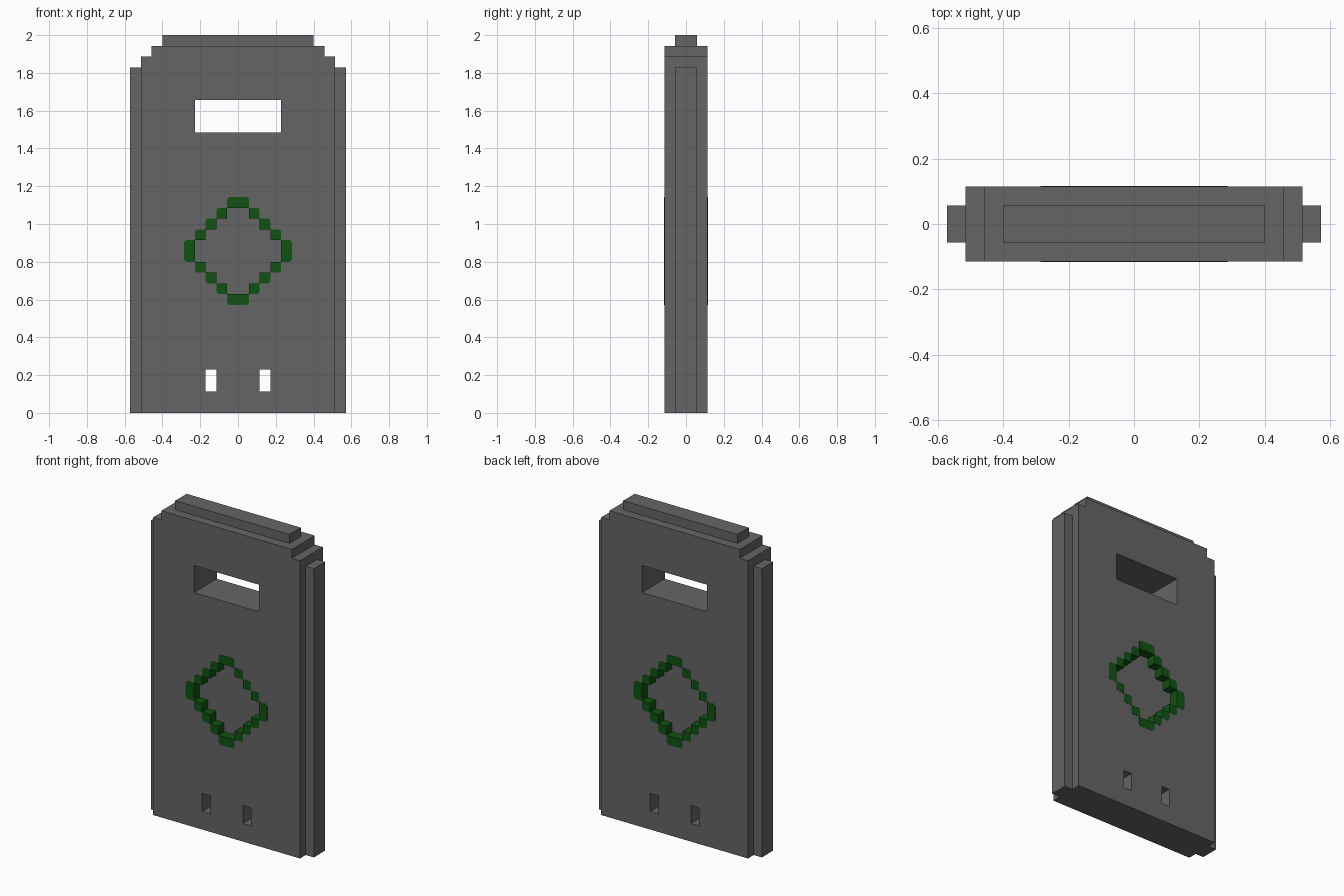
import bpy
import bmesh

if "Cube" in bpy.data.objects:
    bpy.data.objects.remove(bpy.data.objects["Cube"], do_unlink=True)

U = 2 / 35          # one block; all sizes below are in blocks
MID = 15            # height of the diamond's centre
HALF = 2            # half the slab's depth


def material(name, rgb):
    m = bpy.data.materials.new(name)
    m.use_nodes = True
    m.diffuse_color = (*rgb, 1)
    bsdf = m.node_tree.nodes["Principled BSDF"]
    bsdf.inputs["Base Color"].default_value = (*rgb, 1)
    bsdf.inputs["Roughness"].default_value = 0.9
    return m


GREY = material("dark grey", (0.130, 0.130, 0.130))
GREEN = material("dark green", (0.005, 0.085, 0.006))


def prisms(name, parts, mats):
    """One object from (outline in x and z, y start, y end) prisms."""
    bm = bmesh.new()
    for outline, y0, y1 in parts:
        face = bm.faces.new([bm.verts.new((x * U, y0 * U, z * U)) for x, z in outline])
        ext = bmesh.ops.extrude_face_region(bm, geom=[face], use_keep_orig=True)
        moved = [g for g in ext["geom"] if isinstance(g, bmesh.types.BMVert)]
        bmesh.ops.translate(bm, verts=moved, vec=(0, (y1 - y0) * U, 0))
    bmesh.ops.recalc_face_normals(bm, faces=bm.faces)
    mesh = bpy.data.meshes.new(name)
    bm.to_mesh(mesh)
    bm.free()
    obj = bpy.data.objects.new(name, mesh)
    bpy.context.collection.objects.link(obj)
    for m in mats:
        mesh.materials.append(m)
    return obj


def rect(x0, x1, z0, z1):
    return [(x0, z0), (x1, z0), (x1, z1), (x0, z1)]


# Main slab with stepped shoulders
right_side = [(9, 0), (9, 33), (8, 33), (8, 34)]
slab_outline = right_side + [(-x, z) for x, z in reversed(right_side)]
slab = prisms("slab", [(slab_outline, -HALF, HALF)], [GREY, GREEN])

# Stepped diamond outline of the shallow pockets
stairs = [(1, 4), (1, 3), (2, 3), (2, 2), (3, 2), (3, 1), (4, 1)]
half = stairs + [(x, -z) for x, z in reversed(stairs)]
diamond = [(x, MID + z) for x, z in half + [(-x, -z) for x, z in half]]

# Cut the window, the two small holes and a pocket on each side
cutter = prisms("opening_cutter", [
    (rect(-4, 4, 26, 29), -3, 3),
    (rect(-3, -2, 2, 4), -3, 3),
    (rect(2, 3, 2, 4), -3, 3),
    (diamond, -3, -1),
    (diamond, 1, 3),
], [GREY])
cutter.hide_render = True
mod = slab.modifiers.new("openings", "BOOLEAN")
mod.operation = "DIFFERENCE"
mod.solver = "EXACT"
mod.object = cutter
bpy.context.view_layer.objects.active = slab
bpy.ops.object.modifier_apply(modifier=mod.name)
bpy.data.objects.remove(cutter, do_unlink=True)

# Pocket walls are green, everything else grey
for p in slab.data.polygons:
    c = p.center / U
    in_diamond = abs(c.x) < 4.1 and abs(c.z - MID) < 4.1
    p.material_index = 1 if in_diamond and abs(p.normal.y) < 0.5 else 0

# Side rails and top rail
for name, s in (("left_rail", 1), ("right_rail", -1)):
    prisms(name, [(rect(9 * s, 10 * s, 0, 32), -1, 1)], [GREY])
prisms("top_rail", [(rect(-7, 7, 34, 35), -1, 1)], [GREY])


def ring_cell(cx, cz, hw, hh, cut=0.2):
    """Rectangle whose corners facing away from the centre are clipped."""
    pts = []
    for sx, sz in ((1, 1), (-1, 1), (-1, -1), (1, -1)):
        x, z = cx + sx * hw, MID + cz + sz * hh
        if sx * cx >= 0 and sz * cz >= 0:
            a, b = (x - sx * cut, z), (x, z - sz * cut)
            pts += [b, a] if sx * sz > 0 else [a, b]
        else:
            pts.append((x, z))
    return pts


# Diamond ring: four bars joined by diagonal cells, as thin plates
cells = []
for s in (1, -1):
    cells += [ring_cell(0, 4.5 * s, 1, 0.5), ring_cell(4.5 * s, 0, 0.5, 1)]
    for t in (1, -1):
        cells += [ring_cell(s * (i + 0.5), t * (4.5 - i), 0.5, 0.5) for i in (1, 2, 3)]
for name, s in (("front_ring", -1), ("back_ring", 1)):
    prisms(name, [(c, s * (HALF - 0.02), s * (HALF + 0.02)) for c in cells], [GREEN])
